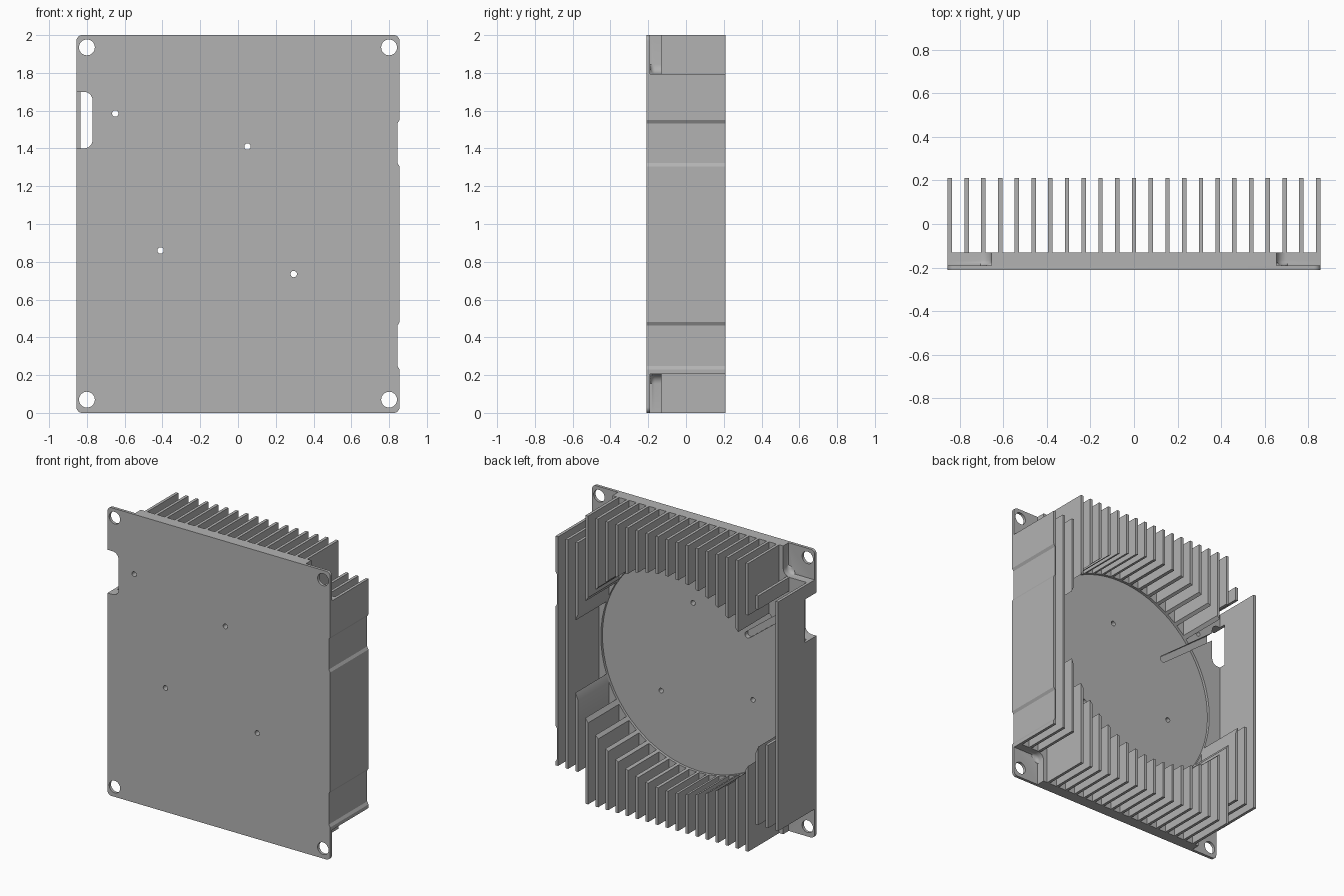
import bpy, bmesh, math
from mathutils import Vector

cube = bpy.data.objects.get("Cube")
if cube:
    bpy.data.objects.remove(cube, do_unlink=True)

metal = bpy.data.materials.new("grey metal")
metal.use_nodes = True
GREY = (0.45, 0.45, 0.45, 1)
metal.diffuse_color = GREY
metal.node_tree.nodes["Principled BSDF"].inputs["Base Color"].default_value = GREY

FRONT, FLOOR, BACK = -0.21, -0.13, 0.21   # y of plate front, plate back, fin tips
HALF = 0.855                              # half the plate width
FAN_R = 0.745


def circle(x, z, r, n=32):
    return [(x + r * math.cos(2 * math.pi * i / n), z + r * math.sin(2 * math.pi * i / n))
            for i in range(n)]


def rounded_rect(x0, x1, z0, z1, r, n=6):
    pts = []
    for k, (cx, cz) in enumerate([(x1 - r, z1 - r), (x0 + r, z1 - r),
                                  (x0 + r, z0 + r), (x1 - r, z0 + r)]):
        for i in range(n + 1):
            a = math.pi / 2 * (k + i / n)
            pts.append((cx + r * math.cos(a), cz + r * math.sin(a)))
    return pts


def rect(x0, x1, z0, z1):
    return [(x0, z0), (x1, z0), (x1, z1), (x0, z1)]


def add_prism(bm, pts, y0, y1, floor_round=0):
    """Extrude an x-z outline along y, optionally rounding the edge at y0."""
    lo = [bm.verts.new((x, y0, z)) for x, z in pts]
    hi = [bm.verts.new((x, y1, z)) for x, z in pts]
    n = len(pts)
    cap = bm.faces.new(lo)
    bm.faces.new(hi[::-1])
    for i in range(n):
        j = (i + 1) % n
        bm.faces.new((lo[i], hi[i], hi[j], lo[j]))
    if floor_round:
        bmesh.ops.bevel(bm, geom=list(cap.edges), offset=floor_round, segments=4,
                        profile=0.5, affect='EDGES')


def make(name, prisms):
    bm = bmesh.new()
    for p in prisms:
        add_prism(bm, *p)
    bmesh.ops.recalc_face_normals(bm, faces=bm.faces)
    me = bpy.data.meshes.new(name)
    bm.to_mesh(me)
    bm.free()
    me.materials.append(metal)
    ob = bpy.data.objects.new(name, me)
    bpy.context.collection.objects.link(ob)
    return ob


def activate(ob):
    bpy.ops.object.select_all(action='DESELECT')
    ob.select_set(True)
    bpy.context.view_layer.objects.active = ob


def cut(ob, prisms):
    cutter = make("cutter", prisms)
    cutter.hide_render = True
    mod = ob.modifiers.new("cut", 'BOOLEAN')
    mod.operation, mod.solver, mod.object = 'DIFFERENCE', 'EXACT', cutter
    activate(ob)
    bpy.ops.object.modifier_apply(modifier=mod.name)
    bpy.data.objects.remove(cutter, do_unlink=True)


# Shallow side recesses on the +x edge, shared by plate and outer fin
notches = [([(0.9, z0), (0.9, z1), (HALF, z1), (0.844, z1 - 0.018),
             (0.844, z0 + 0.018), (HALF, z0)], -0.3, 0.3)
           for z0, z1 in ((0.23, 0.48), (1.305, 1.55))]
fan_cut = [(circle(0, 1, FAN_R, 72), FLOOR - 0.018, 0.3)]

# Base plate
plate = make("base_plate", [(rounded_rect(-HALF, HALF, 0, 2, 0.03), FRONT, FLOOR)])
cut(plate, fan_cut)

# Thin corner pockets with rounded walls
pockets = []
for x0, x1 in ((-1.0, -0.655), (0.655, 1.0)):
    for z0, z1 in ((-0.15, 0.205), (1.795, 2.15)):
        pockets.append((rounded_rect(x0, x1, z0, z1, 0.05), -0.19, 0.0, 0.025))
cut(plate, pockets)

# Mounting holes and screw holes
holes = [(circle(x, z, 0.042), -0.3, 0.0) for x in (-0.8, 0.8) for z in (0.07, 1.935)]
holes += [(circle(x, z, 0.017, 20), -0.3, 0.0)
          for x, z in ((-0.65, 1.585), (0.05, 1.41), (-0.41, 0.86), (0.295, 0.735))]
cut(plate, holes)

# Cable groove running from the fan seat to the side slot
a, b = Vector((-0.37, 1.30)), Vector((-0.80, 1.63))
ang = math.atan2(b.y - a.y, b.x - a.x)
groove = []
for c, start in ((a, ang + math.pi / 2), (b, ang - math.pi / 2)):
    for i in range(9):
        t = start + math.pi * i / 8
        groove.append((c.x + 0.022 * math.cos(t), c.y + 0.022 * math.sin(t)))
cut(plate, [(groove, -0.18, 0.0)])

# Side slot and edge recesses
cut(plate, [(rounded_rect(-1.0, -0.77, 1.4, 1.7, 0.045), -0.3, 0.0)])
cut(plate, notches)

# Cooling fins: short beside the corner pockets, interrupted near the cable slot
COUNT, THICK = 23, 0.02
spans = {1: [(0.205, 0.78)],
         2: [(0.205, 1.0), (1.70, 1.795)],
         3: [(0.0, 1.0), (1.64, 2.0)]}
prisms = []
for i in range(COUNT):
    x = -0.845 + i * 1.69 / (COUNT - 1)
    whole = (0.0, 2.0) if abs(x) < 0.655 else (0.205, 1.795)
    for z0, z1 in spans.get(i, [whole]):
        prisms.append((rect(x - THICK / 2, x + THICK / 2, z0, z1), FLOOR, BACK))
fins = make("cooling_fins", prisms)
cut(fins, fan_cut)
cut(fins, notches)
cut(fins, [(rect(-1.0, -0.8, 1.4, 1.7), -0.3, -0.085)])

for ob in (plate, fins):
    activate(ob)
    bpy.ops.object.shade_smooth_by_angle(angle=math.radians(30))
